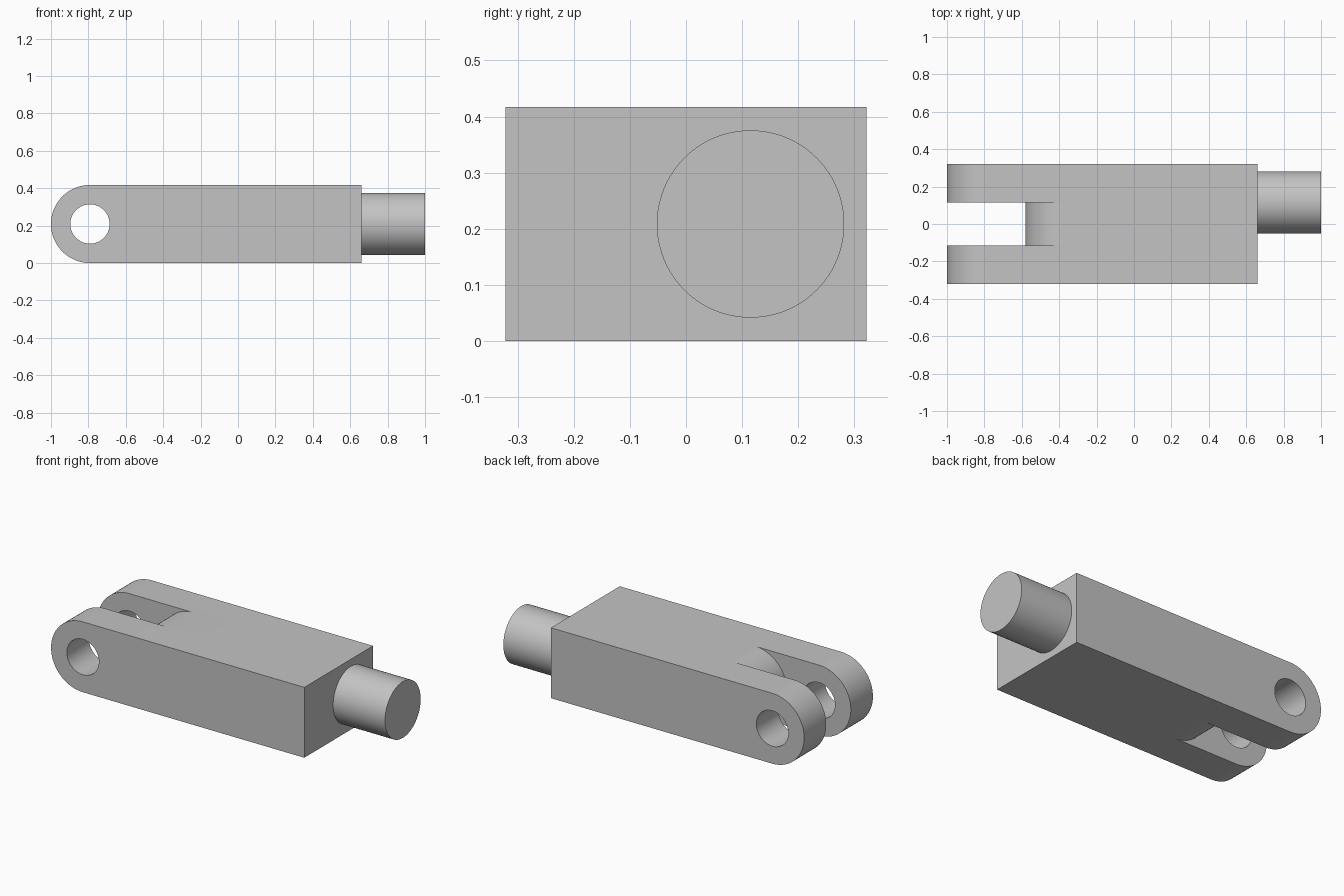
import bpy
import bmesh
from math import pi, sin, cos

if "Cube" in bpy.data.objects:
    bpy.data.objects.remove(bpy.data.objects["Cube"], do_unlink=True)

HEIGHT = 0.417
MID = HEIGHT / 2
HALF_WIDTH = 0.322
SLOT_HALF = 0.115
BODY_END = 0.66
EYE_X = -1 + MID        # centre of the rounded fork ends
ROOT_X = -0.372         # centre of the rounded slot root

steel = bpy.data.materials.new("plain grey")
steel.use_nodes = True
GREY = (0.55, 0.55, 0.55, 1)
steel.diffuse_color = GREY
steel.node_tree.nodes["Principled BSDF"].inputs["Base Color"].default_value = GREY


def left_arc(cx, radius, steps=48):
    """Half circle bulging toward -x, from bottom to top."""
    return [(cx - radius * sin(pi * i / steps), MID - radius * cos(pi * i / steps))
            for i in range(steps + 1)]


def prism(name, outline, half):
    """Extrude an x-z outline along y, from -half to +half."""
    bm = bmesh.new()
    face = bm.faces.new([bm.verts.new((x, -half, z)) for x, z in outline])
    grown = bmesh.ops.extrude_face_region(bm, geom=[face])
    verts = [g for g in grown["geom"] if isinstance(g, bmesh.types.BMVert)]
    bmesh.ops.translate(bm, verts=verts, vec=(0, 2 * half, 0))
    bmesh.ops.recalc_face_normals(bm, faces=bm.faces)
    mesh = bpy.data.meshes.new(name)
    bm.to_mesh(mesh)
    bm.free()
    mesh.materials.append(steel)
    obj = bpy.data.objects.new(name, mesh)
    bpy.context.collection.objects.link(obj)
    return obj


def activate(obj):
    bpy.ops.object.select_all(action='DESELECT')
    obj.select_set(True)
    bpy.context.view_layer.objects.active = obj


def cut(obj, cutter):
    mod = obj.modifiers.new("cut", 'BOOLEAN')
    mod.operation = 'DIFFERENCE'
    mod.solver = 'EXACT'
    mod.object = cutter
    activate(obj)
    bpy.ops.object.modifier_apply(modifier=mod.name)
    bpy.data.objects.remove(cutter, do_unlink=True)


def smooth(obj):
    activate(obj)
    bpy.ops.object.shade_smooth_by_angle(angle=pi / 6)


# Block with a rounded fork end
body = prism("fork_body", left_arc(EYE_X, MID) + [(BODY_END, HEIGHT), (BODY_END, 0)], HALF_WIDTH)

# Slot between the fork arms, leaving a rounded root
slot = prism("slot_cutter",
             left_arc(ROOT_X, MID + 0.0002) + [(ROOT_X, 0.6), (-1.2, 0.6), (-1.2, -0.2), (ROOT_X, -0.2)],
             SLOT_HALF)
cut(body, slot)

# Cross hole through both arms
bpy.ops.mesh.primitive_cylinder_add(vertices=64, radius=0.105, depth=1,
                                    location=(EYE_X, 0, MID), rotation=(pi / 2, 0, 0))
hole = bpy.context.object
hole.data.materials.append(steel)
cut(body, hole)
smooth(body)

# Offset round shank
bpy.ops.mesh.primitive_cylinder_add(vertices=96, radius=0.167, depth=1 - BODY_END,
                                    location=((1 + BODY_END) / 2, 0.115, MID), rotation=(0, pi / 2, 0))
shank = bpy.context.object
shank.name = "round_shank"
shank.data.materials.append(steel)
smooth(shank)
